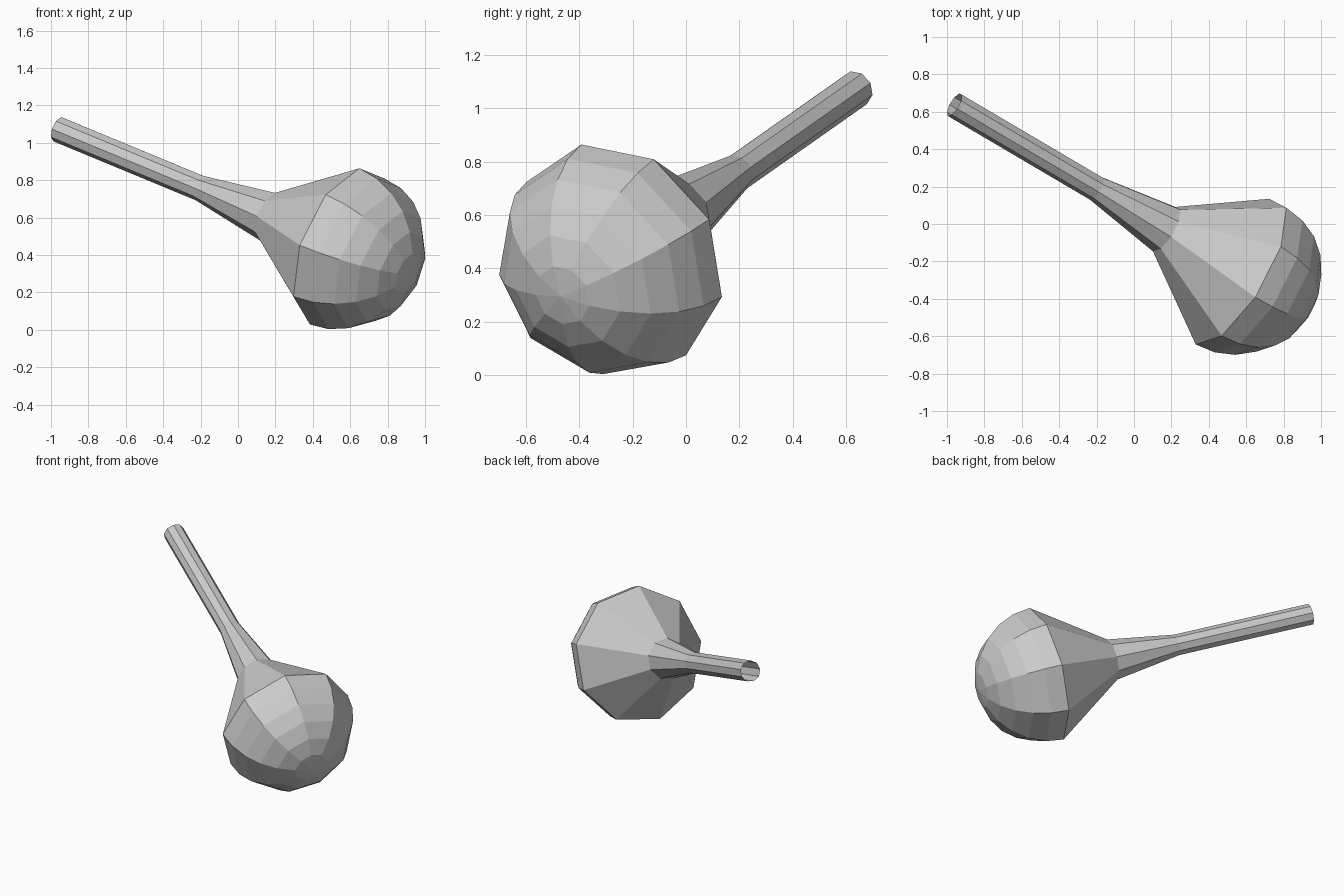
import bpy, bmesh, math
from mathutils import Vector

if "Cube" in bpy.data.objects:
    bpy.data.objects.remove(bpy.data.objects["Cube"])

SIDES = 9
R = 0.45                                        # bulb radius
centre = Vector((0.556, -0.255, 0.445))         # centre of the widest ring
axis = Vector((0.8116, -0.478, -0.336)).normalized()
u = Vector((0.094, -0.137, 0.418))              # direction of the first corner
u = (u - axis * u.dot(axis)).normalized()
v = axis.cross(u)

# Profile: (distance along axis, radius), open tube end -> neck -> dome
profile = [(-1.868, 0.07), (-0.931, 0.07), (-0.476, 0.137)]
profile += [(R * math.cos(math.radians(a)), R * math.sin(math.radians(a)))
            for a in (90, 75, 60, 45, 30, 15)]

bm = bmesh.new()
rings = []
for t, r in profile:
    ring = []
    for i in range(SIDES):
        a = 2 * math.pi * i / SIDES
        ring.append(bm.verts.new(centre + axis * t + (u * math.cos(a) + v * math.sin(a)) * r))
    rings.append(ring)

# Side walls
for lo, hi in zip(rings, rings[1:]):
    for i in range(SIDES):
        j = (i + 1) % SIDES
        bm.faces.new((lo[i], lo[j], hi[j], hi[i]))

# Dome tip
tip = bm.verts.new(centre + axis * R)
for i in range(SIDES):
    bm.faces.new((rings[-1][i], rings[-1][(i + 1) % SIDES], tip))

mesh = bpy.data.meshes.new("bulb_with_tube")
bm.to_mesh(mesh)
bm.free()
bpy.context.collection.objects.link(bpy.data.objects.new("bulb_with_tube", mesh))
